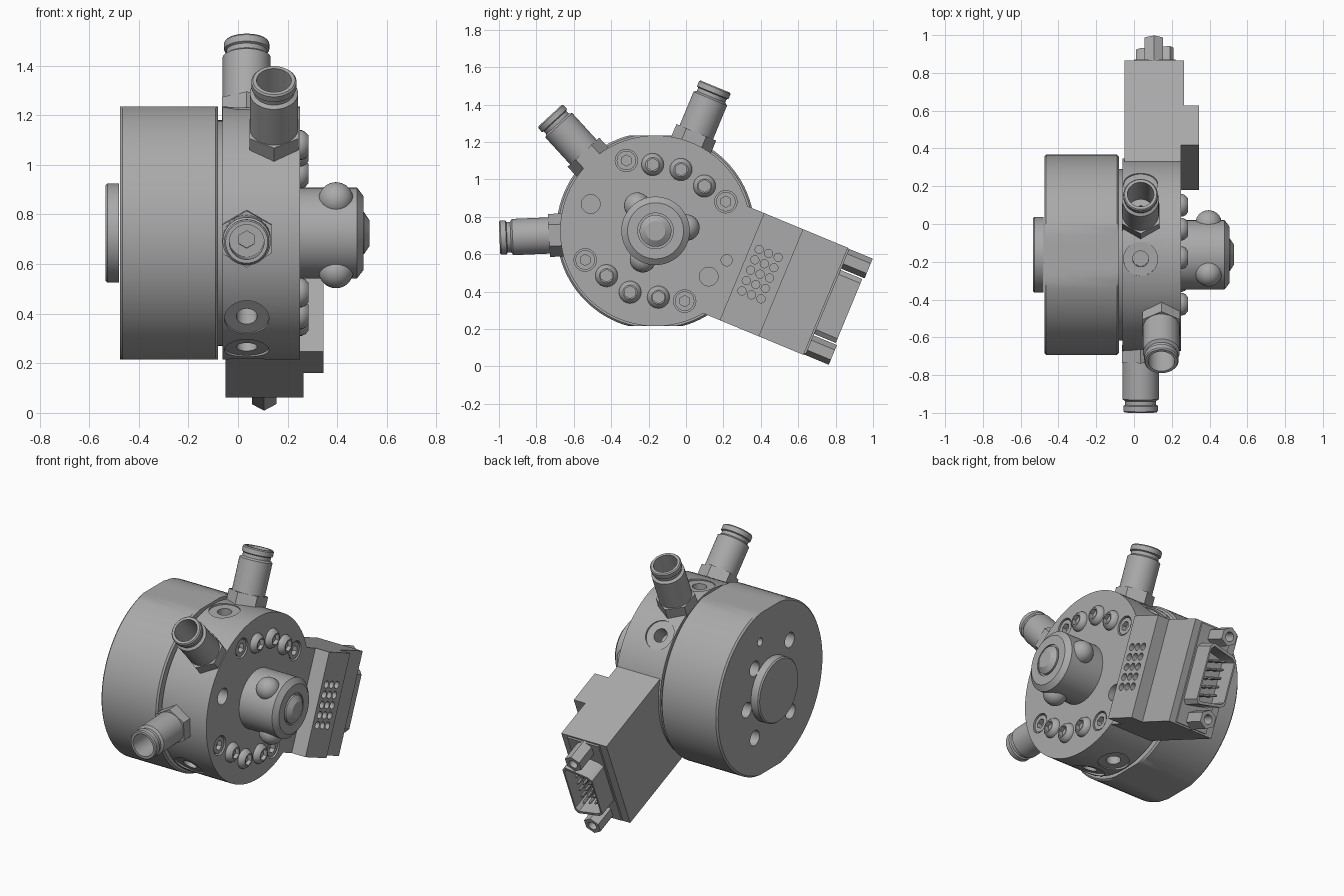
import bpy
import bmesh
from math import cos, sin, pi, radians
from mathutils import Matrix

cube = bpy.data.objects.get("Cube")
if cube:
    bpy.data.objects.remove(cube, do_unlink=True)

CY, CZ = -0.163, 0.725   # main axis runs along x through this point

metal = bpy.data.materials.new("grey metal")
metal.use_nodes = True
GREY = (0.4, 0.4, 0.4, 1)
metal.diffuse_color = GREY
metal.node_tree.nodes["Principled BSDF"].inputs["Base Color"].default_value = GREY


def axial(radius=0, deg=0):
    """Frame whose local z is world x, offset radially from the main axis."""
    a = radians(deg)
    return Matrix(((0, 0, 1, 0), (1, 0, 0, CY + radius * cos(a)),
                   (0, 1, 0, CZ + radius * sin(a)), (0, 0, 0, 1)))


def radial(deg, x=0, side=0):
    """Frame whose local z points outward from the main axis."""
    c, s = cos(radians(deg)), sin(radians(deg))
    m = Matrix(((1, 0, 0, x), (0, s, c, CY), (0, -c, s, CZ), (0, 0, 0, 1)))
    return m @ Matrix.Translation((0, side, 0))


def finish(name, bm):
    bmesh.ops.recalc_face_normals(bm, faces=bm.faces)
    mesh = bpy.data.meshes.new(name)
    bm.to_mesh(mesh)
    bm.free()
    mesh.materials.append(metal)
    obj = bpy.data.objects.new(name, mesh)
    bpy.context.collection.objects.link(obj)
    return obj


def loft(name, rings, frames):
    """Skin a stack of outlines, capped at both ends, once per frame."""
    bm = bmesh.new()
    for m in frames:
        loops = [[bm.verts.new(m @ Matrix.Translation(p).translation) for p in r] for r in rings]
        for a, b in zip(loops, loops[1:]):
            for i in range(len(a)):
                bm.faces.new((a[i - 1], a[i], b[i], b[i - 1]))
        bm.faces.new(loops[0])
        bm.faces.new(loops[-1])
    return finish(name, bm)


def lathe(name, profile, frames, seg=24, flat=None):
    """Profile points are (height, radius) or (height, radius, 'hex')."""
    rings = []
    for h, r, *is_hex in profile:
        ring = []
        for i in range(seg):
            t = 2 * pi * i / seg
            off = (t + pi / 6) % (pi / 3) - pi / 6
            k = r * cos(pi / 6) / cos(off) if is_hex else r
            y = k * sin(t)
            if flat:
                y = max(-flat, min(flat, y))
            ring.append((k * cos(t), y, h))
        rings.append(ring)
    return loft(name, rings, frames)


def cut(cutter, *targets):
    for obj in targets:
        mod = obj.modifiers.new("cut", "BOOLEAN")
        mod.operation, mod.solver, mod.object = "DIFFERENCE", "EXACT", cutter
        with bpy.context.temp_override(object=obj, active_object=obj):
            bpy.ops.object.modifier_apply(modifier="cut")
    bpy.data.objects.remove(cutter, do_unlink=True)


# Rear drum with flats above and below, its mounting holes and rear cap
drum = lathe("rear_drum", [(-0.475, 0.52), (-0.465, 0.53), (-0.09, 0.53), (-0.08, 0.52)],
             [axial()], 96, flat=0.51)
cut(lathe("drum_holes", [(-0.5, 0.047), (-0.33, 0.047)],
          [axial(0.24, 49), axial(0.24, -12), axial(0.3, -59), axial(0.3, 130), axial(0.3, 228)]), drum)
cut(lathe("dowel_hole", [(-0.5, 0.025), (-0.4, 0.025)], [axial(0.345, 73)]), drum)
lathe("rear_cap", [(-0.48, 0.2), (-0.527, 0.2), (-0.535, 0.192)], [axial()], 64)
lathe("gap_ring", [(-0.1, 0.455), (-0.04, 0.455)], [axial()], 96)

# Front disc and the connector housing joined to its side
disc = lathe("front_disc", [(-0.062, 0.51), (0.25, 0.51)], [axial()], 96)
PLUG = -22.5
outline = [(-0.05, 0.4), (0.249, 0.4), (0.249, 0.5), (0.345, 0.5), (0.345, 0.727),
           (0.265, 0.727), (0.265, 0.985), (-0.05, 0.985)]
housing = loft("connector_housing", [[(x, side, u) for x, u in outline] for side in (-0.31, 0.31)],
               [radial(PLUG)])

# Side ports with spot faces, face holes and vent holes
cut(lathe("ports", [(0.4, 0.042), (0.497, 0.042), (0.497, 0.09), (0.6, 0.09)],
          [radial(a, 0.035) for a in (42.5, 92.5, 222.5, 247.5, 272.5)], 32), disc)
flush_spots = [axial(0.407, base + d) for base in (67.5, 247.5) for d in (-45, 45)]
cut(lathe("counterbores", [(0.2, 0.06), (0.3, 0.06)], flush_spots), disc)
cut(lathe("face_holes", [(0.15, 0.05), (0.3, 0.05)], [axial(0.375, 157.5), axial(0.375, 319.3)]),
    disc, housing)
cut(lathe("pin_hole", [(0.15, 0.03), (0.3, 0.03)], [axial(0.412, PLUG)]), disc, housing)
turn = Matrix.Rotation(radians(PLUG), 4, "Z")
cut(lathe("vents", [(0.3, 0.022), (0.4, 0.022)],
          [axial() @ turn @ Matrix.Translation((0.55 + 0.055 * i, 0.06 * j, 0))
           for i in range(3) for j in range(-2, 3)], 16), housing)

# Screws on the front face
lathe("flush_screws", [(0.19, 0.052), (0.245, 0.052), (0.245, 0.03, "hex"), (0.215, 0.03, "hex")],
      flush_spots)
lathe("dome_screws", [(0.24, 0.06), (0.257, 0.06), (0.272, 0.053), (0.285, 0.038),
                      (0.285, 0.033, "hex"), (0.26, 0.033, "hex")],
      [axial(0.355, base + d) for base in (67.5, 247.5) for d in (-25, 0, 25)])

# Centre boss with three locking balls
lathe("centre_boss", [(0.24, 0.183), (0.48, 0.183), (0.505, 0.15), (0.505, 0.095),
                      (0.495, 0.095), (0.495, 0.085), (0.508, 0.085), (0.53, 0.052)], [axial()], 64)
balls = bmesh.new()
for a in (6, 126, 246):
    bmesh.ops.create_uvsphere(balls, u_segments=32, v_segments=16, radius=0.07,
                              matrix=Matrix.Translation((0.395, 0, 0)) @ axial(0.167, a))
finish("locking_balls", balls)

# Hose fittings: hex base, sleeve, release collar and bore
lathe("hose_fittings",
      [(0.48, 0.115, "hex"), (0.57, 0.115, "hex"), (0.57, 0.097), (0.765, 0.097), (0.775, 0.082),
       (0.795, 0.082), (0.8, 0.091), (0.828, 0.091), (0.835, 0.085), (0.835, 0.07), (0.6, 0.07),
       (0.6, 0.035, "hex"), (0.57, 0.035, "hex")],
      [radial(182.5, 0.035), radial(132.5, 0.145), radial(67.5, 0.035)], 48)

# Plug: flange, hollow shell, contact pins and hex jack posts
PLUG_X = 0.11
flange = [(0.11, 0.3), (-0.11, 0.3), (-0.11, -0.3), (0.11, -0.3)]
loft("plug_flange", [[(x, y, u) for x, y in flange] for u in (0.97, 0.995)], [radial(PLUG, PLUG_X)])
half = [(0.1, 0.16), (0.08, 0.185), (-0.075, 0.155), (-0.1, 0.135)]
shell = half + [(x, -y) for x, y in reversed(half)]
loft("plug_shell", [[(x * k, y * k, u) for x, y in shell]
                    for u, k in ((0.98, 1), (1.12, 1), (1.12, 0.9), (1.0, 0.9))],
     [radial(PLUG, PLUG_X)])
lathe("contact_pins", [(0.99, 0.009), (1.085, 0.009), (1.095, 0.004)],
      [radial(PLUG, PLUG_X + 0.045 * i, 0.052 * j + 0.013 * i)
       for i in (-1, 0, 1) for j in range(-2, 3)], 8)
lathe("jack_posts", [(0.98, 0.057, "hex"), (1.13, 0.057, "hex"), (1.13, 0.028), (1.05, 0.028)],
      [radial(PLUG, 0.105, side) for side in (-0.25, 0.25)])

# Smooth round walls, keep machined edges sharp
for obj in bpy.context.scene.objects:
    if obj.type == "MESH":
        obj.select_set(True)
        bpy.context.view_layer.objects.active = obj
bpy.ops.object.shade_smooth_by_angle(angle=radians(30))
